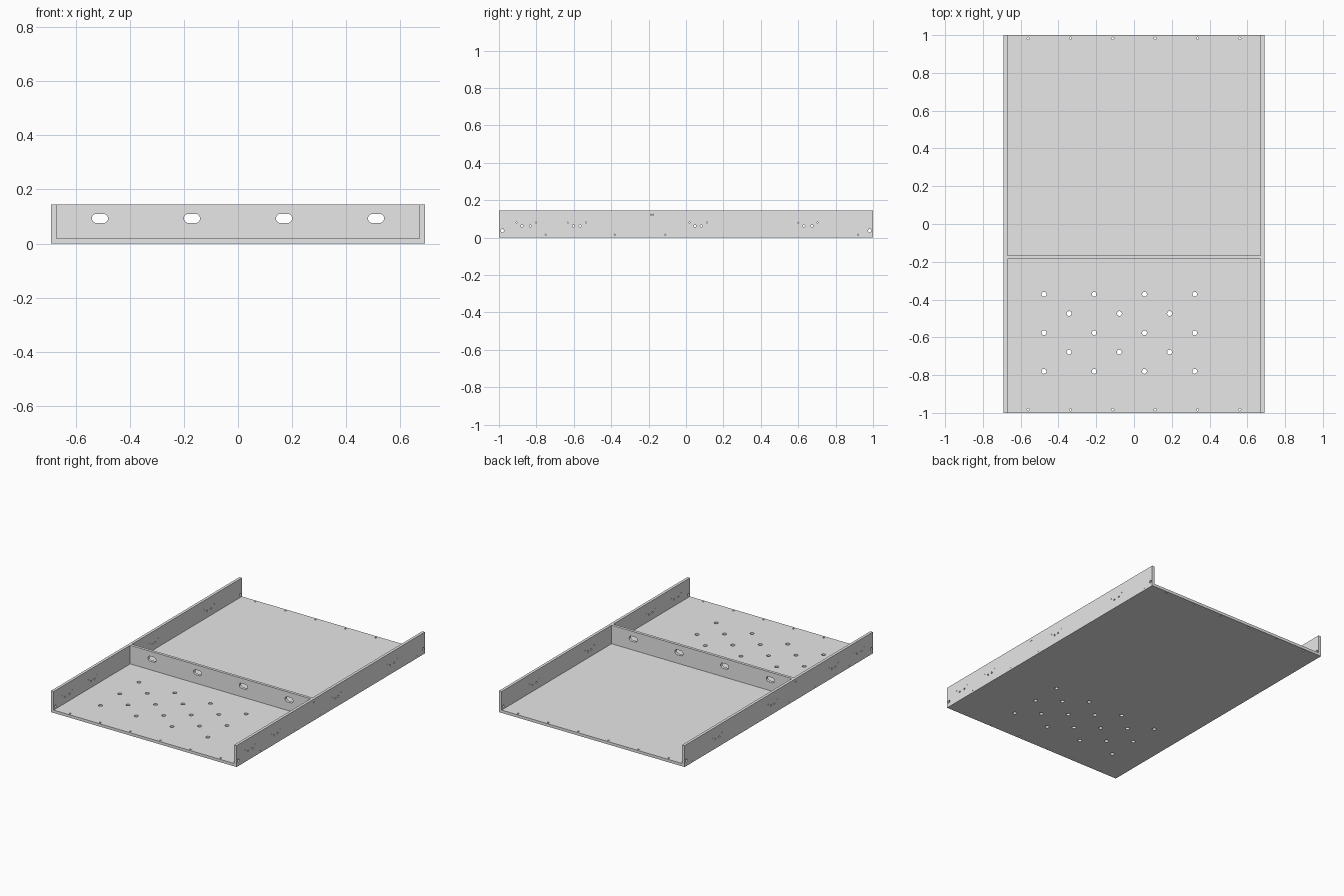
import bpy, bmesh
from mathutils import Matrix, Vector
from math import pi

cube = bpy.data.objects.get("Cube")
if cube:
    bpy.data.objects.remove(cube, do_unlink=True)

W, L, H, T = 0.69, 1.0, 0.144, 0.019   # half width, half length, height, sheet thickness
DIV_Y = -0.177                         # centre of the cross divider

grey = bpy.data.materials.new("light grey")
grey.use_nodes = True
grey.diffuse_color = (0.8, 0.8, 0.8, 1)
grey.node_tree.nodes["Principled BSDF"].inputs["Base Color"].default_value = (0.8, 0.8, 0.8, 1)


def make_object(name, bm):
    bmesh.ops.recalc_face_normals(bm, faces=bm.faces)
    mesh = bpy.data.meshes.new(name)
    bm.to_mesh(mesh)
    bm.free()
    mesh.materials.append(grey)
    obj = bpy.data.objects.new(name, mesh)
    bpy.context.collection.objects.link(obj)
    return obj


def panel(name, low, high):
    low, high = Vector(low), Vector(high)
    bm = bmesh.new()
    bmesh.ops.create_cube(bm, size=1)
    bmesh.ops.scale(bm, vec=high - low, verts=bm.verts)
    bmesh.ops.translate(bm, vec=(low + high) / 2, verts=bm.verts)
    return make_object(name, bm)


def drill(obj, holes, axis):
    """Cut holes given as (centre, radius, slot stretch along x)."""
    turn = {"X": Matrix.Rotation(pi / 2, 4, "Y"),
            "Y": Matrix.Rotation(pi / 2, 4, "X"),
            "Z": Matrix.Identity(4)}[axis]
    bm = bmesh.new()
    for centre, radius, stretch in holes:
        made = bmesh.ops.create_cone(bm, cap_ends=True, segments=20, radius1=radius,
                                     radius2=radius, depth=0.06,
                                     matrix=Matrix.Translation(centre) @ turn)
        for v in made["verts"]:
            side = v.co.x - centre[0]
            if stretch and abs(side) > 1e-5:
                v.co.x += stretch if side > 0 else -stretch
    cutter = make_object(obj.name + "_cutter", bm)
    cutter.hide_render = True
    cutter.hide_set(True)
    mod = obj.modifiers.new("holes", "BOOLEAN")
    mod.operation = "DIFFERENCE"
    mod.solver = "EXACT"
    mod.object = cutter
    # Bake the holes into the panel and drop the cutter
    bpy.context.view_layer.objects.active = obj
    bpy.ops.object.modifier_apply(modifier=mod.name)
    bpy.data.objects.remove(cutter, do_unlink=True)


# Floor plate with staggered vent holes and small edge holes
floor = panel("floor_plate", (-W + T, -L, 0), (W - T, L, T))
holes = []
for row in range(5):
    count = 4 - row % 2
    for i in range(count):
        x = -0.0775 + 0.266 * (i - (count - 1) / 2)
        holes.append(((x, -0.372 - 0.102 * row, T / 2), 0.013, 0))
for y in (-0.983, 0.983):
    for i in range(6):
        holes.append(((0.224 * (i - 2.5), y, T / 2), 0.006, 0))
drill(floor, holes, "Z")

# Side walls with screw holes, hinge pairs and pilot holes
wall_holes = [(-0.982, 0.037, 0.009), (0.982, 0.037, 0.009)]
for a, b in ((-0.877, -0.832), (-0.602, -0.565), (0.048, 0.082), (0.63, 0.674)):
    wall_holes += [(a, 0.062, 0.006), (b, 0.062, 0.006),
                   (a - 0.03, 0.08, 0.003), (b + 0.03, 0.08, 0.003)]
wall_holes += [(y, 0.015, 0.003) for y in (-0.75, -0.38, -0.11, 0.92)]
wall_holes += [(y, 0.122, 0.003) for y in (-0.188, -0.176)]
for name, sign in (("left_wall", 1), ("right_wall", -1)):
    inner, outer = sign * (W - T), sign * W
    wall = panel(name, (min(inner, outer), -L, 0), (max(inner, outer), L, H))
    drill(wall, [((sign * (W - T / 2), y, z), r, 0) for y, z, r in wall_holes], "X")

# Cross divider with four rounded cable slots
divider = panel("cross_divider", (-W + T, DIV_Y - T / 2, T), (W - T, DIV_Y + T / 2, H))
drill(divider, [((0.34 * (i - 1.5), DIV_Y, 0.093), 0.017, 0.013) for i in range(4)], "Y")
